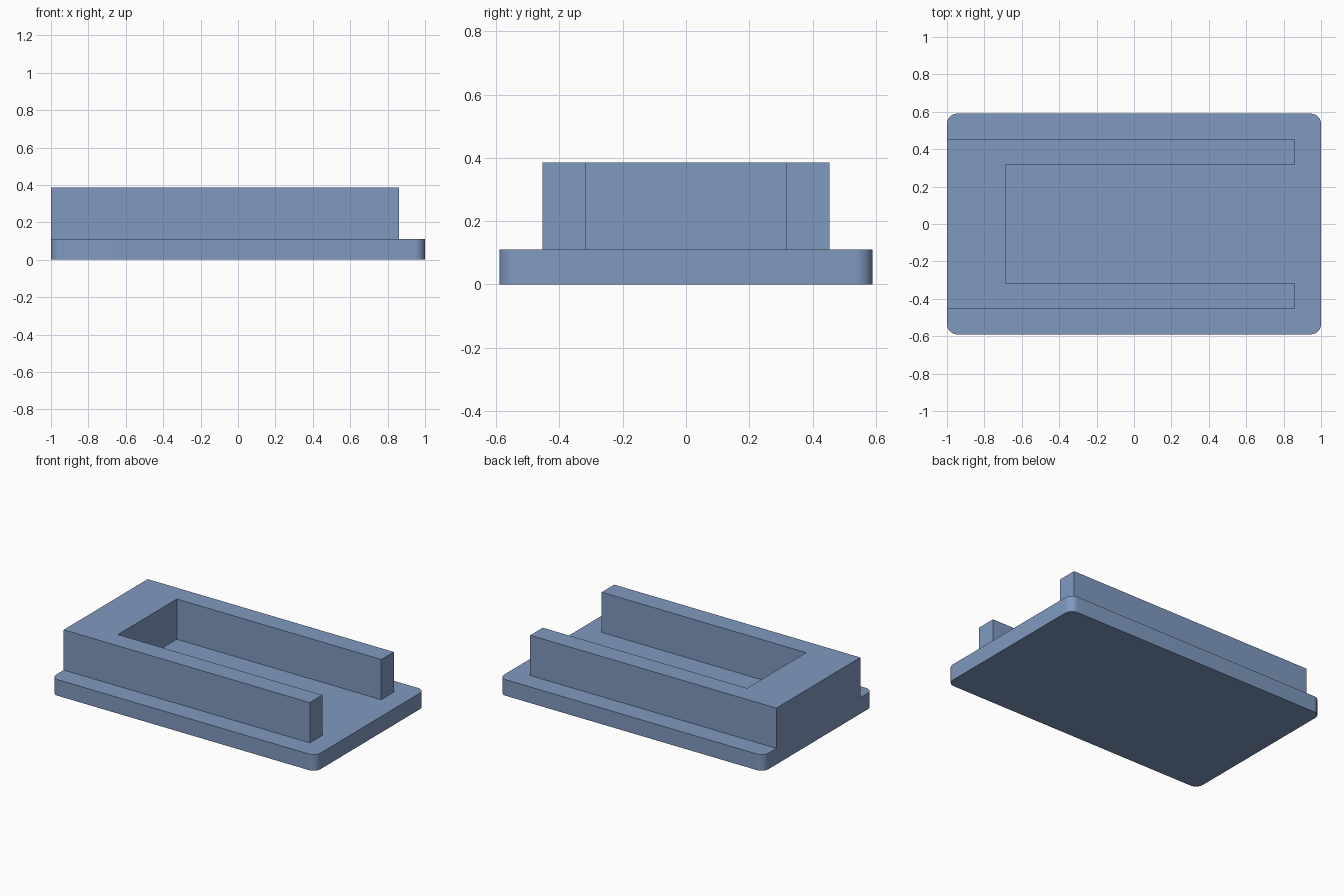
import bpy, bmesh, math

if "Cube" in bpy.data.objects:
    bpy.data.objects.remove(bpy.data.objects["Cube"])

blue = bpy.data.materials.new("steel_blue")
blue.diffuse_color = (0.216, 0.319, 0.521, 1)
blue.use_nodes = True
blue.node_tree.nodes["Principled BSDF"].inputs["Base Color"].default_value = blue.diffuse_color


def extrude_outline(name, points, z0, z1):
    """Solid prism from a counter-clockwise outline."""
    bm = bmesh.new()
    face = bm.faces.new([bm.verts.new((x, y, z0)) for x, y in points])
    top = bmesh.ops.extrude_face_region(bm, geom=[face], use_keep_orig=True)
    verts = [g for g in top["geom"] if isinstance(g, bmesh.types.BMVert)]
    bmesh.ops.translate(bm, verts=verts, vec=(0, 0, z1 - z0))
    bmesh.ops.recalc_face_normals(bm, faces=bm.faces)
    mesh = bpy.data.meshes.new(name)
    bm.to_mesh(mesh)
    bm.free()
    mesh.materials.append(blue)
    obj = bpy.data.objects.new(name, mesh)
    bpy.context.collection.objects.link(obj)
    return obj


# Base plate with rounded vertical corners
HX, HY, R, STEPS = 1.0, 0.59, 0.055, 12
plate = []
for i, (sx, sy) in enumerate([(1, 1), (-1, 1), (-1, -1), (1, -1)]):
    for k in range(STEPS + 1):
        a = math.pi / 2 * (i + k / STEPS)
        plate.append((sx * (HX - R) + R * math.cos(a),
                      sy * (HY - R) + R * math.sin(a)))
base = extrude_outline("base_plate", plate, 0, 0.11)

# U-shaped wall, open towards +x and flush with the plate at -x
half = [(-1, -0.453), (0.86, -0.453), (0.86, -0.318), (-0.685, -0.318)]
wall = extrude_outline("u_wall", half + [(x, -y) for x, y in reversed(half)],
                       0.05, 0.385)

# Fuse both into one solid
mod = base.modifiers.new("fuse", "BOOLEAN")
mod.operation = "UNION"
mod.solver = "EXACT"
mod.object = wall
bpy.context.view_layer.objects.active = base
base.select_set(True)
bpy.ops.object.modifier_apply(modifier=mod.name)
bpy.data.objects.remove(wall)
base.name = "plate_with_u_wall"
bpy.ops.object.shade_smooth_by_angle(angle=math.radians(30))
